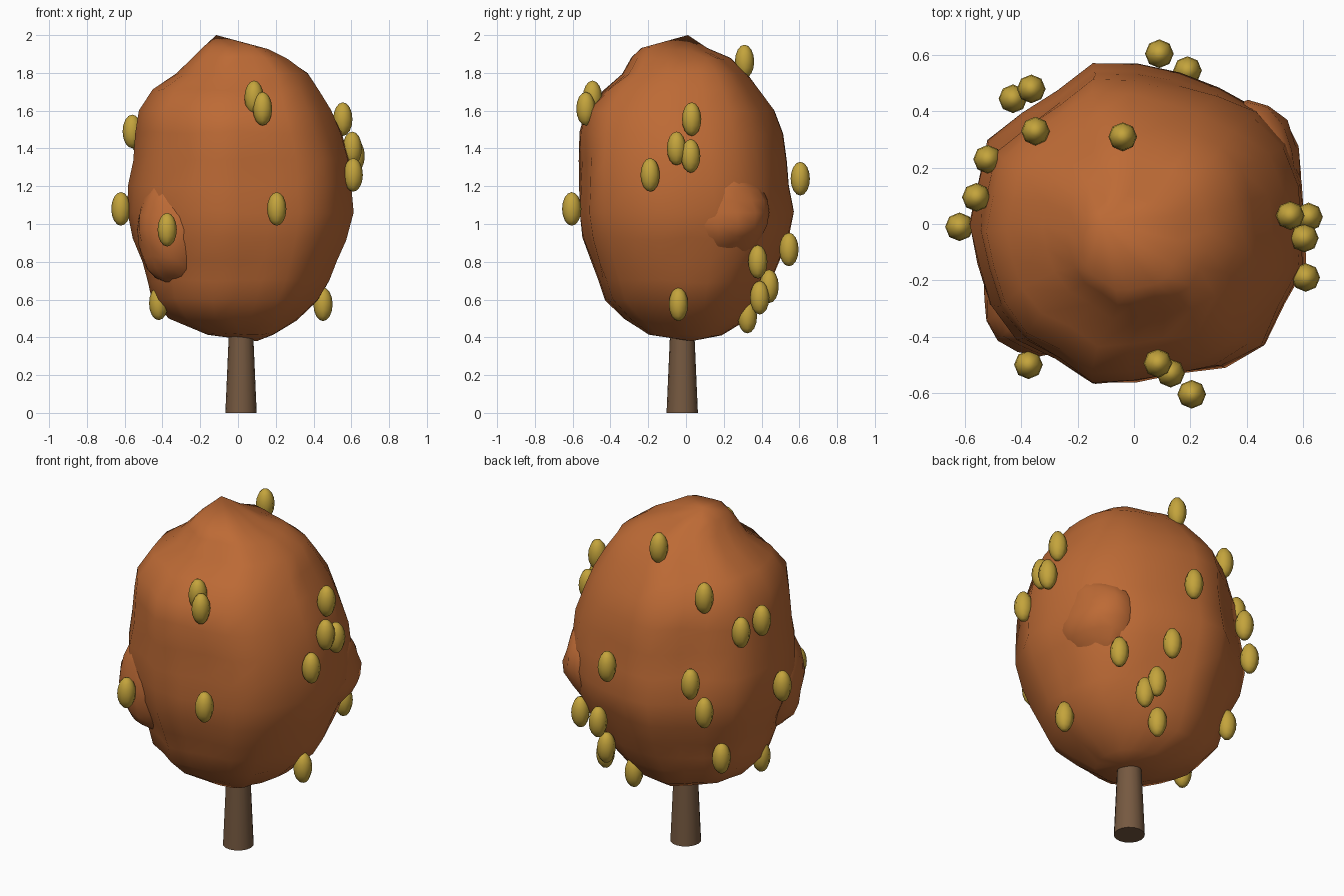
import bpy, bmesh, math
from mathutils import Vector, noise

if "Cube" in bpy.data.objects:
    bpy.data.objects.remove(bpy.data.objects["Cube"])


def material(name, rgb):
    m = bpy.data.materials.new(name)
    m.diffuse_color = (*rgb, 1)
    m.use_nodes = True
    m.node_tree.nodes["Principled BSDF"].inputs["Base Color"].default_value = m.diffuse_color
    return m


LEAF = material("autumn_leaf", (0.51, 0.145, 0.036))
BARK = material("bark", (0.18, 0.10, 0.052))
FRUIT = material("fruit_yellow", (0.55, 0.37, 0.045))


def finish(bm, name, mat, angle=40):
    bmesh.ops.recalc_face_normals(bm, faces=bm.faces)
    me = bpy.data.meshes.new(name)
    bm.to_mesh(me)
    bm.free()
    ob = bpy.data.objects.new(name, me)
    bpy.context.collection.objects.link(ob)
    me.materials.append(mat)
    bpy.ops.object.select_all(action='DESELECT')
    ob.select_set(True)
    bpy.context.view_layer.objects.active = ob
    bpy.ops.object.shade_smooth_by_angle(angle=math.radians(angle))
    return ob


# Trunk: tapered post reaching up into the crown
bm = bmesh.new()
bmesh.ops.create_cone(bm, cap_ends=True, segments=16, radius1=0.083, radius2=0.05, depth=0.75)
bmesh.ops.translate(bm, verts=bm.verts, vec=(0.016, -0.02, 0.375))
finish(bm, "trunk", BARK)

# Crown: stacked rings (z, left, right, front, back) with an uneven outline
rings = [(0.415, -.16, .19, -.20, .19), (0.50, -.36, .31, -.32, .33),
         (0.60, -.45, .42, -.42, .40), (0.70, -.48, .48, -.46, .45),
         (0.80, -.51, .52, -.50, .49), (0.92, -.55, .57, -.54, .54),
         (1.06, -.58, .605, -.56, .57), (1.20, -.575, .595, -.56, .55),
         (1.34, -.55, .585, -.56, .53), (1.48, -.54, .54, -.555, .51),
         (1.60, -.52, .49, -.525, .47), (1.71, -.45, .43, -.43, .39),
         (1.80, -.33, .37, -.33, .32), (1.88, -.24, .26, -.28, .23),
         (1.93, -.19, .16, -.23, .11)]
outline = [1, 1.01, 1.03, 1.02, .98, .96, .99, 1.04, .96, .97, 1.04, .99,
           1, .99, 1.01, 1.02, .98, 1.05, 1, .98, 1.05, 1.08, 1.01, 1.04]
N = len(outline)
bm = bmesh.new()
loops = []
for z, l, r, f, b in rings:
    loop = []
    for i, k in enumerate(outline):
        a = 2 * math.pi * i / N
        p = Vector(((l + r) / 2 + math.cos(a) * k * (r - l) / 2,
                    (f + b) / 2 + math.sin(a) * k * (b - f) / 2, z))
        n = noise.noise(p * 4.5) * 0.03
        p.x *= 1 + n
        p.y *= 1 + n
        p.z += noise.noise(p * 5 + Vector((7, 3, 1))) * 0.02
        loop.append(bm.verts.new(p))
    loops.append(loop)
for lo, hi in zip(loops, loops[1:]):
    for i in range(N):
        j = (i + 1) % N
        bm.faces.new((lo[i], lo[j], hi[j], hi[i]))
for loop, tip in ((loops[0], (.10, .03, .38)), (loops[-1], (-.115, .01, 2.0))):
    t = bm.verts.new(tip)
    for i in range(N):
        bm.faces.new((loop[i], loop[(i + 1) % N], t))
finish(bm, "crown", LEAF, 45)


# Leaf clumps bulging gently out of the crown
def clump(name, centre, size):
    bm = bmesh.new()
    bmesh.ops.create_uvsphere(bm, u_segments=16, v_segments=12, radius=1)
    for v in bm.verts:
        k = 1 + 0.1 * noise.noise(v.co * 2 + Vector(centre))
        v.co = Vector(c + s * k * q for c, s, q in zip(centre, size, v.co))
    finish(bm, name, LEAF, 45)


clump("right_clump", (0.405, 0.17, 1.06), (0.19, 0.27, 0.25))
clump("front_left_clump", (-0.335, -0.265, 0.97), (0.205, 0.205, 0.29))

# Fruit: elongated eight-sided berries hanging around the crown
spots = [(.09, .605, 1.24), (.19, .545, .865), (.42, .38, .80), (-.43, .445, 1.045),
         (-.365, .48, 1.21), (-.35, .33, 1.655), (-.04, .31, 1.86), (-.52, .23, 1.46),
         (-.56, .095, 1.49), (-.62, -.01, 1.08), (-.375, -.50, .97), (.085, -.495, 1.67),
         (.13, -.53, 1.61), (.205, -.605, 1.08), (.555, .03, 1.555), (.62, .025, 1.36),
         (.605, -.05, 1.40), (.61, -.19, 1.26), (-.42, -.10, .58), (.45, -.04, .575),
         (.21, .44, .67), (.25, .39, .61), (.11, .325, .51), (-.42, .27, .71)]
for n, p in enumerate(spots, 1):
    bm = bmesh.new()
    bmesh.ops.create_uvsphere(bm, u_segments=8, v_segments=8, radius=1)
    bmesh.ops.scale(bm, verts=bm.verts, vec=(0.051, 0.051, 0.089))
    bmesh.ops.translate(bm, verts=bm.verts, vec=p)
    finish(bm, f"fruit_{n:02d}", FRUIT, 50)
